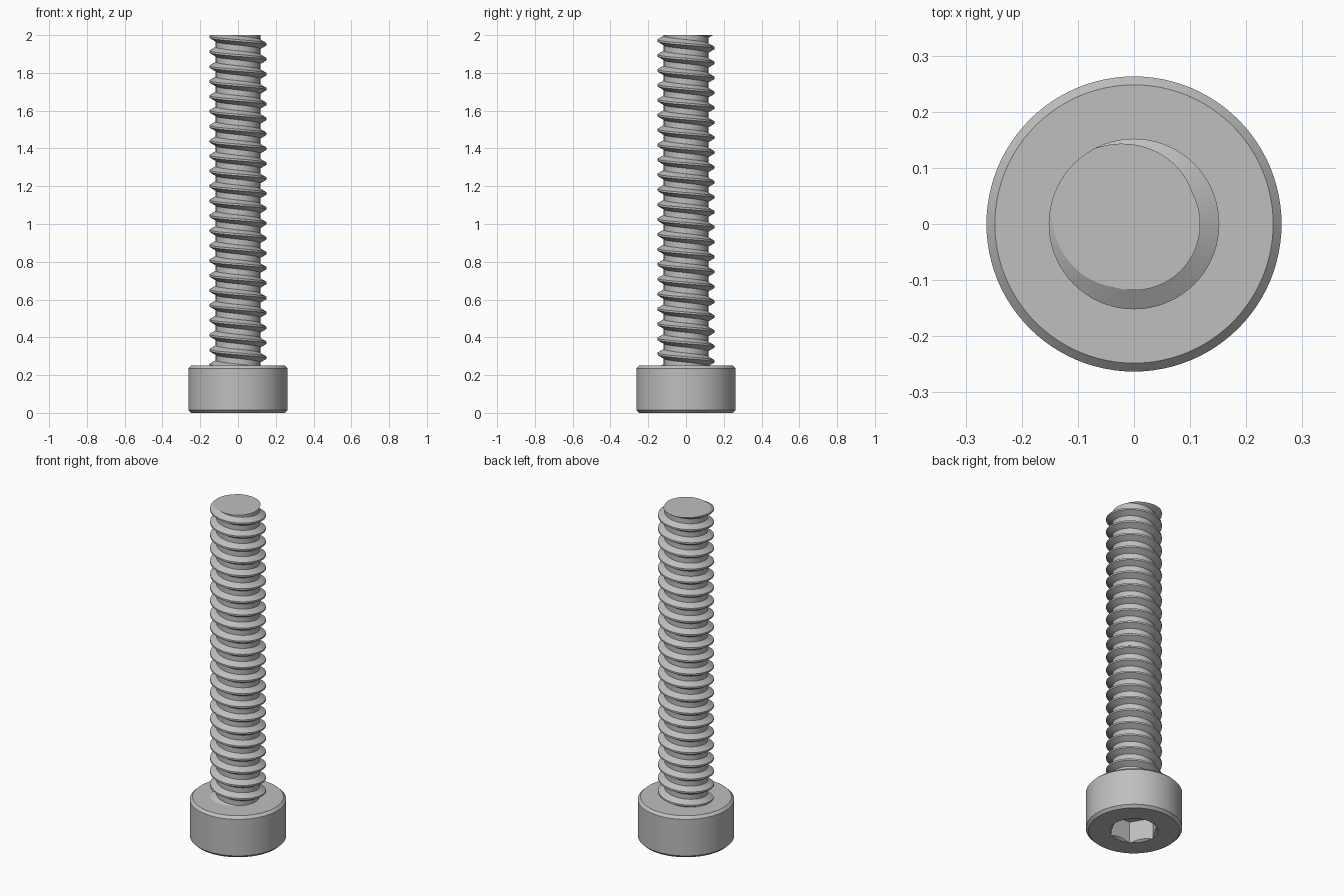
import bpy, bmesh, math
from mathutils import Vector

cube = bpy.data.objects.get("Cube")
if cube:
    bpy.data.objects.remove(cube, do_unlink=True)

TOP, HEAD_TOP = 2.0, 0.25
HEAD_R, BEVEL = 0.263, 0.015
CREST_R, ROOT_R, PITCH = 0.152, 0.118, 0.079
HEX_R, SOCKET_DEPTH = 0.135, 0.13
SEGMENTS = 72

steel = bpy.data.materials.new("plain grey steel")
steel.use_nodes = True
grey = (0.52, 0.52, 0.52, 1)
steel.diffuse_color = grey
steel.node_tree.nodes["Principled BSDF"].inputs["Base Color"].default_value = grey


def make_object(name, bm):
    bmesh.ops.recalc_face_normals(bm, faces=bm.faces[:])
    mesh = bpy.data.meshes.new(name)
    bm.to_mesh(mesh)
    bm.free()
    mesh.materials.append(steel)
    obj = bpy.data.objects.new(name, mesh)
    bpy.context.collection.objects.link(obj)
    return obj


def lathe(name, profile, sides):
    """Closed solid from (radius, height) rings, capped at both ends."""
    bm = bmesh.new()
    rings = []
    for r, z in profile:
        rings.append([bm.verts.new((r * math.cos(math.tau * i / sides),
                                    r * math.sin(math.tau * i / sides), z))
                      for i in range(sides)])
    for a, b in zip(rings, rings[1:]):
        for i in range(sides):
            j = (i + 1) % sides
            bm.faces.new((a[i], a[j], b[j], b[i]))
    bm.faces.new(rings[0])
    bm.faces.new(rings[-1])
    return make_object(name, bm)


def cut(target, cutter):
    cutter.hide_render = True
    mod = target.modifiers.new("cut", 'BOOLEAN')
    mod.operation = 'DIFFERENCE'
    mod.solver = 'EXACT'
    mod.object = cutter
    bpy.context.view_layer.objects.active = target
    bpy.ops.object.modifier_apply(modifier=mod.name)
    bpy.data.objects.remove(cutter, do_unlink=True)


def smooth(obj):
    bpy.ops.object.select_all(action='DESELECT')
    obj.select_set(True)
    bpy.context.view_layer.objects.active = obj
    bpy.ops.object.shade_smooth_by_angle(angle=math.radians(25))


# Cap head with a bevelled rim at both ends
head = lathe("head", [(HEAD_R - BEVEL, 0), (HEAD_R, BEVEL),
                      (HEAD_R, HEAD_TOP - BEVEL), (HEAD_R - BEVEL, HEAD_TOP)], 96)

# Hex socket underneath, with a countersunk mouth
cut(head, lathe("socket_cutter", [(HEX_R, -0.05), (HEX_R, SOCKET_DEPTH)], 6))
cut(head, lathe("countersink_cutter", [(HEX_R + 0.023, -0.02), (0.08, 0.038)], 96))
smooth(head)

# Threaded shank: one helical strip of crest, flanks and root
flank = (CREST_R - ROOT_R) * math.tan(math.radians(30))
half = PITCH / 16
profile = [(ROOT_R, -half - flank), (CREST_R, -half),
           (CREST_R, half), (ROOT_R, half + flank)]
turns = math.ceil((TOP - HEAD_TOP) / PITCH) + 4
start = TOP - (turns - 2) * PITCH
bm = bmesh.new()
strip = []
for s in range(turns * SEGMENTS + 1):
    angle = math.radians(140) - math.tau * s / SEGMENTS
    rise = start + PITCH * s / SEGMENTS
    strip.append([bm.verts.new((r * math.cos(angle), r * math.sin(angle), rise + dz))
                  for r, dz in profile])
for s in range(len(strip) - 1):
    a, b = strip[s], strip[s + 1]
    for j in range(3):
        bm.faces.new((a[j], b[j], b[j + 1], a[j + 1]))
    if s + 1 + SEGMENTS < len(strip):
        c, d = strip[s + SEGMENTS], strip[s + 1 + SEGMENTS]
        bm.faces.new((a[3], b[3], d[0], c[0]))

# Trim the thread flat at the tip and just inside the head, then cap it
for height, direction in ((TOP, 1), (HEAD_TOP - 0.01, -1)):
    result = bmesh.ops.bisect_plane(
        bm, geom=bm.verts[:] + bm.edges[:] + bm.faces[:], dist=1e-6,
        plane_co=Vector((0, 0, height)), plane_no=Vector((0, 0, direction)),
        clear_outer=True)
    rim = [e for e in result["geom_cut"] if isinstance(e, bmesh.types.BMEdge)]
    bmesh.ops.contextual_create(bm, geom=rim)
shank = make_object("threaded_shank", bm)
smooth(shank)
